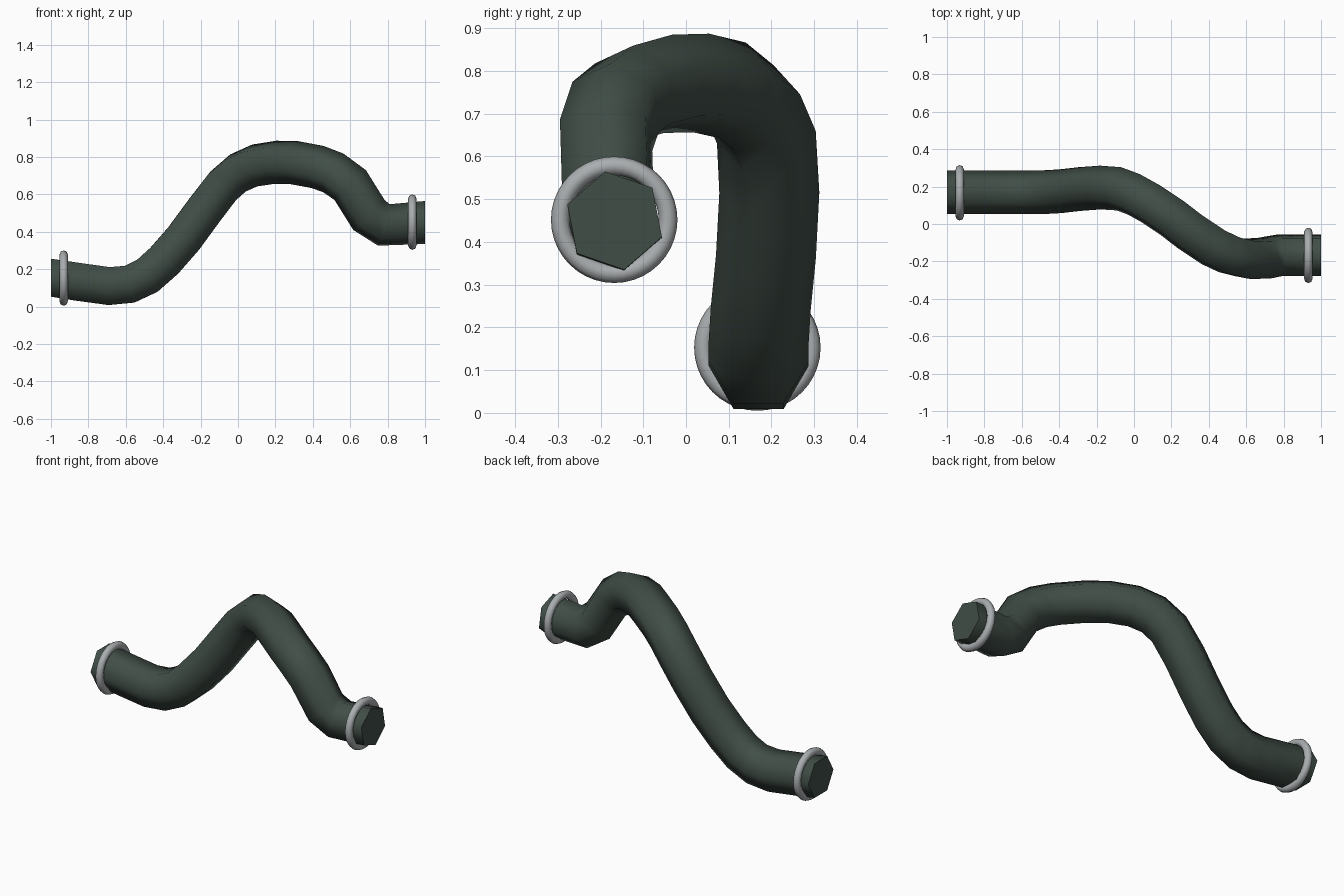
import bpy, bmesh, math
from mathutils import Vector, Matrix, Quaternion

cube = bpy.data.objects.get("Cube")
if cube:
    bpy.data.objects.remove(cube, do_unlink=True)

RADIUS = 0.117
SIDES = 6
END_TWIST = 101          # angle of one hexagon corner at the left end


def material(name, rgb):
    m = bpy.data.materials.new(name)
    m.use_nodes = True
    m.diffuse_color = (*rgb, 1)
    m.node_tree.nodes["Principled BSDF"].inputs["Base Color"].default_value = (*rgb, 1)
    return m


def make_object(name, bm, mat):
    bmesh.ops.recalc_face_normals(bm, faces=bm.faces[:])
    mesh = bpy.data.meshes.new(name)
    bm.to_mesh(mesh)
    bm.free()
    mesh.materials.append(mat)
    obj = bpy.data.objects.new(name, mesh)
    bpy.context.collection.objects.link(obj)
    bpy.ops.object.select_all(action='DESELECT')
    obj.select_set(True)
    bpy.context.view_layer.objects.active = obj
    bpy.ops.object.shade_smooth_by_angle(angle=math.radians(65))
    return obj


hose_green = material("dark green rubber", (0.052, 0.075, 0.062))
clamp_grey = material("light grey metal", (0.40, 0.42, 0.43))

# Centre line of the hose
path = [Vector(p) for p in (
    (-1, .17, .155), (-.87, .17, .135), (-.69, .17, .11), (-.58, .17, .12),
    (-.485, .17, .165), (-.395, .175, .245), (-.29, .187, .365),
    (-.18, .195, .515), (-.08, .188, .645), (0, .158, .715), (.09, .108, .755),
    (.2, .035, .772), (.3, -.042, .77), (.425, -.125, .747), (.51, -.165, .715),
    (.60, -.187, .65), (.70, -.182, .49), (.78, -.167, .437), (1, -.167, .45))]

# Tangents: straight at both ends, bisecting the bends between
tangents = []
for i, p in enumerate(path):
    if i in (0, len(path) - 1):
        tangents.append(Vector((1, 0, 0)))
    else:
        tangents.append(((p - path[i - 1]).normalized()
                         + (path[i + 1] - p).normalized()).normalized())

# Carry a frame along the path without twisting it
normals = [Vector((0, 1, 0))]
for a, b in zip(tangents, tangents[1:]):
    normals.append(a.rotation_difference(b) @ normals[-1])

# Spread the leftover twist evenly along the length
last = normals[-1]
twist = math.radians(END_TWIST) - math.atan2(last.z, last.y)
step = math.tau / SIDES
twist = (twist + step / 2) % step - step / 2

# Hose: a hexagon swept along the centre line
bm = bmesh.new()
rings = []
for i, (p, t, n) in enumerate(zip(path, tangents, normals)):
    turn = twist * i / (len(path) - 1)
    rings.append([bm.verts.new(p + RADIUS * (Quaternion(t, turn + k * step) @ n))
                  for k in range(SIDES)])
for a, b in zip(rings, rings[1:]):
    for k in range(SIDES):
        j = (k + 1) % SIDES
        bm.faces.new((a[k], a[j], b[j], b[k]))
bm.faces.new(rings[0])
bm.faces.new(rings[-1])
make_object("hose", bm, hose_green)


# Clamp ring: a small round section spun about the hose axis
def clamp(name, x, y, z, major=0.126, minor=0.022, segments=8):
    bm = bmesh.new()
    verts = [bm.verts.new((x + minor * math.cos(k * math.tau / segments),
                           y, z + major + minor * math.sin(k * math.tau / segments)))
             for k in range(segments)]
    edges = [bm.edges.new((verts[k - 1], verts[k])) for k in range(segments)]
    bmesh.ops.spin(bm, geom=verts + edges, cent=(x, y, z), axis=(1, 0, 0),
                   angle=math.tau, steps=40, use_merge=True)
    bmesh.ops.remove_doubles(bm, verts=bm.verts[:], dist=0.0001)
    make_object(name, bm, clamp_grey)


clamp("right_clamp", -.932, .167, .153)
clamp("left_clamp", .932, -.168, .452)
